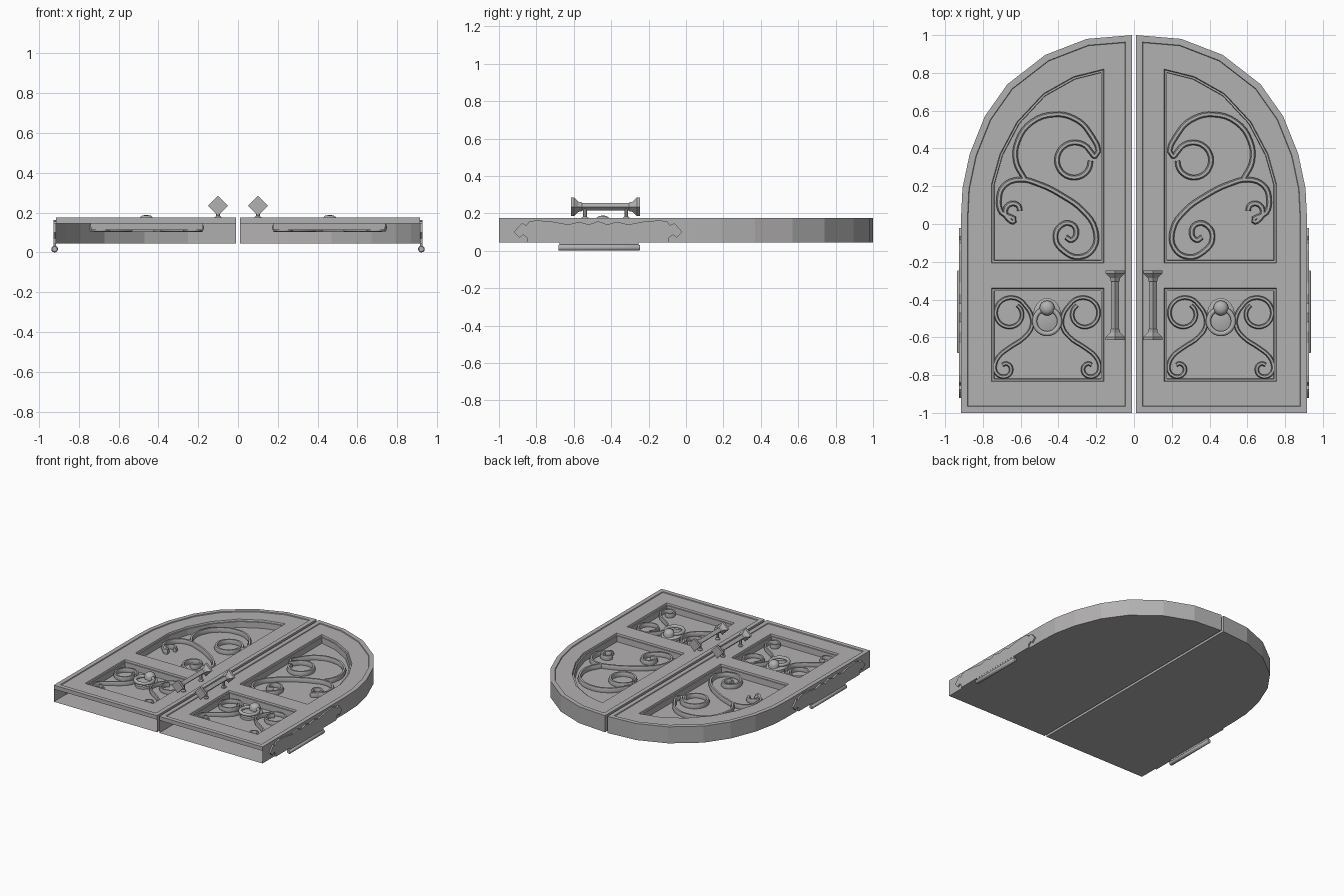
import bpy, bmesh, math
from mathutils import Vector, Matrix

if "Cube" in bpy.data.objects:
    bpy.data.objects.remove(bpy.data.objects["Cube"])

grey = bpy.data.materials.new("grey_stone")
grey.diffuse_color = (0.45, 0.44, 0.44, 1)
grey.use_nodes = True
grey.node_tree.nodes["Principled BSDF"].inputs["Base Color"].default_value = grey.diffuse_color


def finish(name, me, smooth=35):
    """Link a mesh for the right leaf and mirror it to the left leaf."""
    ob = bpy.data.objects.new(name, me)
    bpy.context.collection.objects.link(ob)
    me.materials.clear()
    me.materials.append(grey)
    bpy.ops.object.select_all(action='DESELECT')
    bpy.context.view_layer.objects.active = ob
    ob.select_set(True)
    if smooth:
        bpy.ops.object.shade_smooth_by_angle(angle=math.radians(smooth))
    ob.modifiers.new("other_leaf", 'MIRROR').use_mirror_merge = False
    return ob


def from_bm(name, bm, smooth=35, recalc=True):
    if recalc:
        bmesh.ops.recalc_face_normals(bm, faces=bm.faces)
    me = bpy.data.meshes.new(name)
    bm.to_mesh(me)
    bm.free()
    return finish(name, me, smooth)


def inset(poly, d):
    """Offset a counter-clockwise outline inward by d."""
    out = []
    for i, p in enumerate(poly):
        p, a, b = Vector(p), Vector(poly[i - 1]), Vector(poly[(i + 1) % len(poly)])
        e1, e2 = (p - a).normalized(), (b - p).normalized()
        n1, n2 = Vector((-e1.y, e1.x)), Vector((-e2.y, e2.x))
        out.append(p + (n1 + n2) * d / (1 + n1.dot(n2)))
    return out


def ring(bm, poly, z):
    return [bm.verts.new((p[0], p[1], z)) for p in poly]


def bridge(bm, lo, hi, skip=()):
    n = len(lo)
    for i in range(n):
        if i not in skip:
            j = (i + 1) % n
            bm.faces.new((lo[i], lo[j], hi[j], hi[i]))


# Leaf: arched hollow slab, open at its foot below a narrow strip
outline = [(0.01, -1), (0.915, -1), (0.915, 0.05), (0.908, 0.19), (0.87, 0.37),
           (0.79, 0.57), (0.67, 0.74), (0.47, 0.895), (0.25, 0.98), (0.01, 1)]
upper = [(0.16, -0.207), (0.755, -0.207), (0.755, 0.21), (0.71, 0.37),
         (0.62, 0.54), (0.48, 0.69), (0.32, 0.78), (0.16, 0.82)]
lower = [(0.16, -0.835), (0.755, -0.835), (0.755, -0.34), (0.16, -0.34)]
FLOOR, TOP = 0.112, 0.17

bm = bmesh.new()
base, mid, rim = (ring(bm, outline, z) for z in (0.045, 0.145, 0.176))
bm.faces.new(base[::-1])
bridge(bm, base, mid, skip=(0,))
bridge(bm, mid, rim)
lip = ring(bm, inset(outline, 0.034), 0.176)
field = ring(bm, inset(outline, 0.037), TOP)
bridge(bm, rim, lip)
bridge(bm, lip, field)
loops = [field]
# Sunken panels with a stepped border
for panel in (upper, lower):
    edge = ring(bm, panel, TOP)
    step = ring(bm, inset(panel, 0.004), 0.158)
    step2 = ring(bm, inset(panel, 0.014), 0.158)
    foot = ring(bm, inset(panel, 0.016), FLOOR)
    bridge(bm, edge, step)
    bridge(bm, step, step2)
    bridge(bm, step2, foot)
    bm.faces.new(foot)
    loops.append(edge)
edges = []
for lp in loops:
    for i, v in enumerate(lp):
        w = lp[(i + 1) % len(lp)]
        edges.append(bm.edges.get((v, w)) or bm.edges.new((v, w)))
bmesh.ops.triangle_fill(bm, edges=edges, use_beauty=True, normal=(0, 0, 1))
from_bm("door_leaf", bm, 0)


def spiral(c, r0, r1, a0, a1, n=12):
    pts = []
    for i in range(n + 1):
        t = i / n
        a, r = math.radians(a0 + (a1 - a0) * t), r0 + (r1 - r0) * t
        pts.append((c[0] + r * math.cos(a), c[1] + r * math.sin(a)))
    return pts


def scroll(name, pts, z=0.125, r=0.014, tall=1.8):
    """Raised scroll: a round-edged ribbon following smooth points."""
    cu = bpy.data.curves.new(name + "_path", 'CURVE')
    cu.dimensions = '3D'
    cu.bevel_depth, cu.bevel_resolution = r, 1
    cu.resolution_u, cu.use_fill_caps = 4, True
    sp = cu.splines.new('BEZIER')
    sp.bezier_points.add(len(pts) - 1)
    for bp, p in zip(sp.bezier_points, pts):
        bp.co = (p[0], p[1], 0)
        bp.handle_left_type = bp.handle_right_type = 'AUTO'
    tmp = bpy.data.objects.new(name + "_path", cu)
    bpy.context.collection.objects.link(tmp)
    dg = bpy.context.evaluated_depsgraph_get()
    me = bpy.data.meshes.new_from_object(tmp.evaluated_get(dg))
    bpy.data.objects.remove(tmp)
    me.transform(Matrix.Translation((0, 0, z)) @ Matrix.Diagonal((1, 1, tall, 1)))
    finish(name, me, 50)


# Upper panel scrolls
scroll("upper_large_scroll",
       spiral((0.315, 0.335), 0.085, 0.1, -180, 180, 14)[:-1]
       + [(0.205, 0.36), (0.24, 0.49), (0.32, 0.56), (0.42, 0.58), (0.54, 0.54),
          (0.615, 0.44), (0.625, 0.33), (0.58, 0.24)])
scroll("upper_s_scroll",
       spiral((0.635, 0.07), 0.03, 0.055, 180, -90, 7)
       + [(0.70, 0.06), (0.715, 0.13), (0.69, 0.20), (0.61, 0.235), (0.50, 0.21),
          (0.38, 0.15), (0.27, 0.07), (0.205, -0.03), (0.215, -0.13), (0.29, -0.175),
          (0.37, -0.145), (0.415, -0.08), (0.39, -0.01), (0.33, 0.0),
          (0.305, -0.045), (0.33, -0.085), (0.36, -0.07)])

# Lower panel scrolls, symmetrical about the knocker
for s, side in ((-1, "inner"), (1, "outer")):
    pts = (spiral((0.195, -0.475), 0.058, 0.09, -230, 150, 16)
           + [(0.085, -0.48), (0.08, -0.54), (0.12, -0.60), (0.20, -0.655), (0.255, -0.70)]
           + spiral((0.225, -0.765), 0.055, 0.022, 20, -300, 9))
    scroll("lower_scroll_" + side, [(0.46 + s * u, y) for u, y in pts], r=0.011, tall=2)


def lathe(name, prof, mat, n=16, smooth=35):
    """Revolve (radius, height) points around local z, then place."""
    bm = bmesh.new()
    rows = [[bm.verts.new((r * math.cos(2 * math.pi * k / n),
                           r * math.sin(2 * math.pi * k / n), h)) for k in range(n)]
            for r, h in prof]
    for a, b in zip(rows, rows[1:]):
        bridge(bm, a, b)
    bm.faces.new(rows[0][::-1])
    bm.faces.new(rows[-1])
    bmesh.ops.transform(bm, matrix=mat, verts=bm.verts)
    return from_bm(name, bm, smooth)


def torus(name, c, R, r, sy=1.0, n=28, m=8):
    bm = bmesh.new()
    rows = []
    for i in range(n):
        a = 2 * math.pi * i / n
        rows.append([bm.verts.new((
            c[0] + (R + r * math.cos(2 * math.pi * k / m)) * math.cos(a),
            c[1] + (R + r * math.cos(2 * math.pi * k / m)) * math.sin(a) * sy,
            c[2] + r * math.sin(2 * math.pi * k / m))) for k in range(m)])
    for i in range(n):
        bridge(bm, rows[i], rows[(i + 1) % n])
    from_bm(name, bm, 60)


T = Matrix.Translation
# Knocker: oval back plate, boss and hanging ring
lathe("knocker_plate", [(0.075, 0), (0.075, 0.02), (0.06, 0.03)],
      T((0.46, -0.49, FLOOR)) @ Matrix.Diagonal((1, 1.3, 1, 1)), 24)
lathe("knocker_boss", [(0.04, 0), (0.04, 0.03), (0.034, 0.045), (0.022, 0.055), (0.006, 0.058)],
      T((0.46, -0.445, 0.13)))
torus("knocker_ring", (0.46, -0.515, 0.155), 0.066, 0.013)

# Pull handle: four-sided flared bar, turned on edge, on two posts
half = [(0.05, 0.185), (0.05, 0.168), (0.027, 0.145), (0.024, 0.128), (0.021, 0.125)]
prof = [(r, -h) for r, h in half] + [(r, h) for r, h in half[::-1]]
along_y = Matrix.Rotation(math.radians(-90), 4, 'X')
lathe("pull_handle", prof, T((0.10, -0.43, 0.235)) @ along_y, 4, 0)
for y, where in ((-0.54, "front"), (-0.32, "back")):
    lathe("handle_post_" + where, [(0.018, 0), (0.018, 0.008), (0.01, 0.015), (0.01, 0.06)],
          T((0.10, y, 0.168)), 8)

# Hinge: scalloped side plate, pin and its web
wave = [(0, 0.158), (0.05, 0.14), (0.10, 0.155), (0.16, 0.14), (0.24, 0.155), (0.33, 0.163),
        (0.37, 0.155), (0.385, 0.135), (0.405, 0.148), (0.42, 0.135), (0.45, 0.10),
        (0.42, 0.07), (0.40, 0.085), (0.38, 0.07), (0.38, 0.045)]
prof = [(-0.47 + d, z) for d, z in wave] + [(-0.47 - d, z) for d, z in wave[:0:-1]]
bm = bmesh.new()
a, b = ([bm.verts.new((x, y, z)) for y, z in prof] for x in (0.913, 0.927))
bridge(bm, a, b)
bm.faces.new(a[::-1])
bm.faces.new(b)
from_bm("hinge_plate", bm, 0)
lathe("hinge_pin", [(0.013, -0.218), (0.017, -0.212), (0.017, 0.212), (0.013, 0.218)],
      T((0.921, -0.465, 0.017)) @ along_y, 12)
bm = bmesh.new()
bmesh.ops.create_cube(bm, size=1, matrix=T((0.92, -0.465, 0.04)) @ Matrix.Diagonal((0.012, 0.42, 0.03, 1)))
from_bm("hinge_web", bm, 0)
